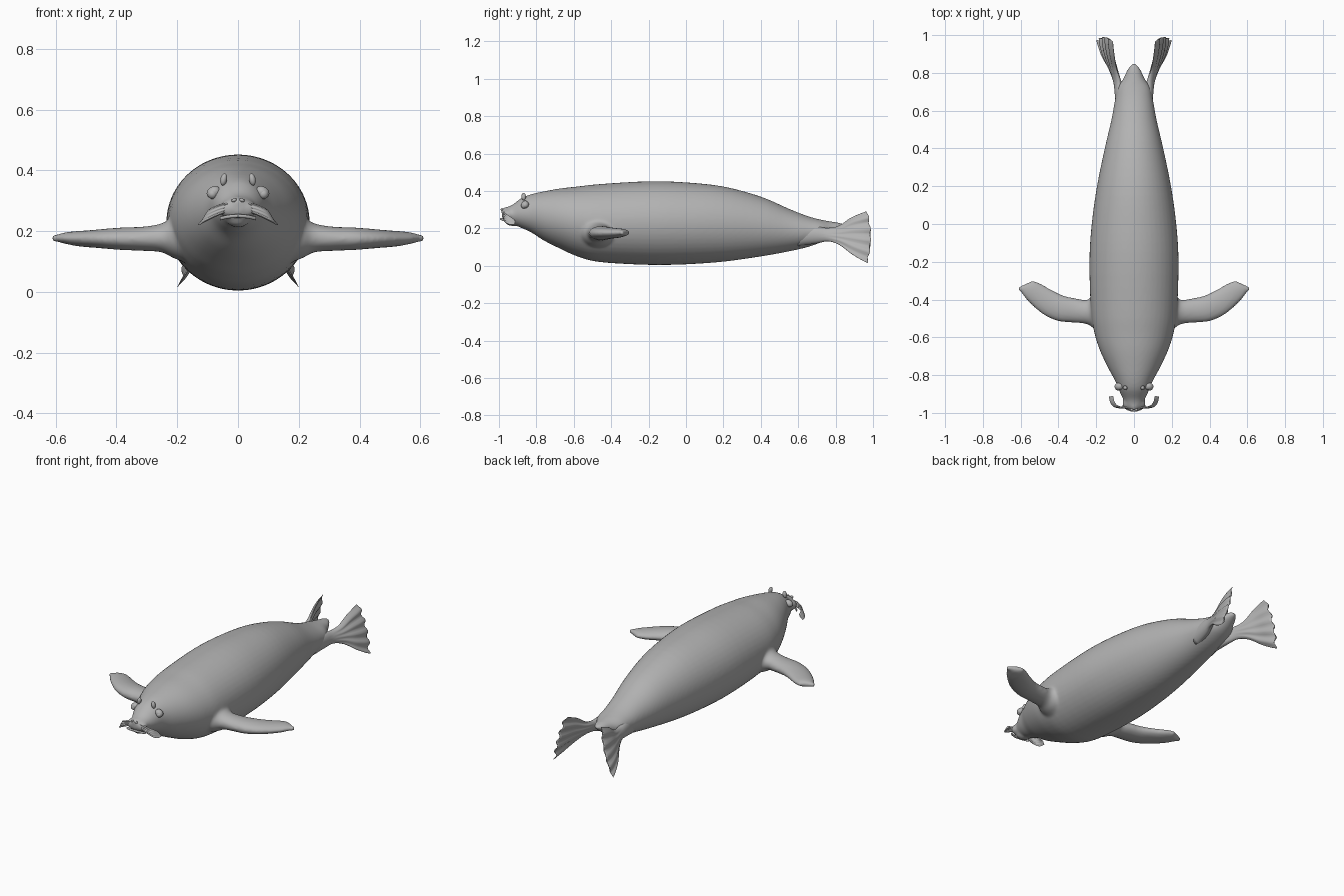
import bpy, bmesh, math
from mathutils import Vector, Matrix

old = bpy.data.objects.get("Cube")
if old:
    bpy.data.objects.remove(old, do_unlink=True)

grey = bpy.data.materials.new("seal grey")
grey.use_nodes = True
GREY = (0.45, 0.45, 0.45, 1)
grey.diffuse_color = GREY
grey.node_tree.nodes["Principled BSDF"].inputs["Base Color"].default_value = GREY


def resample(rows, steps):
    """Catmull-Rom interpolation between rows of numbers."""
    out = []
    for i in range(len(rows) - 1):
        p0, p1, p2 = rows[max(i - 1, 0)], rows[i], rows[i + 1]
        p3 = rows[min(i + 2, len(rows) - 1)]
        for k in range(steps):
            t = k / steps
            out.append([b + t / 2 * (c - a + t * (2*a - 5*b + 4*c - d + t * (3*(b - c) + d - a)))
                        for a, b, c, d in zip(p0, p1, p2, p3)])
    out.append(list(rows[-1]))
    return out


def loft(bm, rows, section, sides=32, steps=4):
    """Skin rings; section(row, angle) gives each ring point."""
    rings = []
    for row in resample(rows, steps):
        rings.append([bm.verts.new(section(row, math.tau * k / sides)) for k in range(sides)])
    for a, b in zip(rings, rings[1:]):
        for k in range(sides):
            n = (k + 1) % sides
            bm.faces.new((a[k], a[n], b[n], b[k]))
    bm.faces.new(rings[0][::-1])
    bm.faces.new(rings[-1])


def ball(bm, centre, radii, turn=0):
    m = Matrix.Translation(centre) @ Matrix.Rotation(turn, 4, 'Y') @ Matrix.Diagonal((*radii, 1))
    bmesh.ops.create_uvsphere(bm, u_segments=24, v_segments=16, radius=1, matrix=m)


def mirrored(bm):
    """Add the copy on the other side of x = 0."""
    geo = bmesh.ops.duplicate(bm, geom=bm.verts[:] + bm.edges[:] + bm.faces[:])["geom"]
    for v in geo:
        if isinstance(v, bmesh.types.BMVert):
            v.co.x = -v.co.x


def finish(bm, name):
    bmesh.ops.recalc_face_normals(bm, faces=bm.faces[:])
    mesh = bpy.data.meshes.new(name)
    bm.to_mesh(mesh)
    bm.free()
    mesh.materials.append(grey)
    for p in mesh.polygons:
        p.use_smooth = True
    ob = bpy.data.objects.new(name, mesh)
    bpy.context.collection.objects.link(ob)
    return ob


# Front flippers: leading x, y, trailing x, y, height, half thickness
flipper = [
    (.15, -.59, .15, -.35, .18, .09), (.21, -.555, .21, -.375, .18, .07),
    (.25, -.53, .25, -.402, .178, .048), (.32, -.522, .30, -.395, .175, .04),
    (.40, -.515, .37, -.38, .175, .037), (.48, -.48, .43, -.352, .175, .031),
    (.55, -.42, .48, -.323, .175, .026), (.59, -.375, .51, -.308, .177, .021),
    (.61, -.342, .535, -.304, .177, .015)]


def flipper_section(r, a):
    lead, trail = Vector((r[0], r[1], r[4])), Vector((r[2], r[3], r[4]))
    p = (lead + trail) / 2 + (lead - trail) / 2 * math.cos(a)
    p.z += r[5] * math.sin(a)
    return p


bm = bmesh.new()
loft(bm, flipper, flipper_section)
# Blunt toes along the flipper tip
for i in range(5):
    t = i / 4
    ball(bm, (.535 + .068 * t, -.312 - .03 * t, .177), (.013, .013, .014))
# Muzzle pads
ball(bm, (.028, -.95, .272), (.034, .034, .03))
mirrored(bm)

# Body: y, top, bottom, half width
body = [
    (-.985, .30, .262, .018), (-.97, .31, .24, .042), (-.93, .325, .225, .056),
    (-.88, .362, .202, .080), (-.83, .382, .18, .100), (-.76, .398, .135, .138),
    (-.67, .414, .09, .180), (-.58, .424, .05, .209), (-.46, .437, .02, .228),
    (-.2, .452, .005, .236), (0, .446, .008, .224), (.2, .424, .022, .196),
    (.4, .37, .05, .155), (.55, .305, .077, .12), (.65, .266, .1, .102),
    (.72, .247, .125, .088), (.77, .238, .15, .056), (.82, .23, .185, .034),
    (.848, .222, .205, .01)]


def body_section(r, a):
    mid, half = (r[1] + r[2]) / 2, (r[1] - r[2]) / 2
    return Vector((r[3] * math.cos(a), r[0], mid + half * math.sin(a)))


loft(bm, body, body_section, sides=48)
# Chin and nose bridge
ball(bm, (0, -.925, .24), (.04, .045, .028))
ball(bm, (0, -.955, .298), (.026, .035, .016))
torso = finish(bm, "body_and_front_flippers")
weld = torso.modifiers.new("Weld skin", 'REMESH')
weld.mode = 'VOXEL'
weld.voxel_size = .008
weld.use_smooth_shade = True
relax = torso.modifiers.new("Relax skin", 'SMOOTH')
relax.factor = .5
relax.iterations = 9

# Rear flippers: x, y, z, half height, inward lean, half thickness, ripple
fan = [
    (.055, .60, .165, .06, 0, .04, 0), (.075, .70, .165, .045, 0, .028, 0),
    (.09, .76, .167, .036, .008, .02, 0), (.112, .82, .163, .052, .016, .017, .002),
    (.135, .88, .16, .095, .028, .014, .004), (.149, .935, .155, .124, .034, .011, .006),
    (.155, .968, .153, .138, .037, .005, .007)]


def fan_section(r, a):
    c, s = math.cos(a), math.sin(a)
    wave = math.cos(4.5 * math.tau / 2 * (c + 1))
    bulge = r[6] * 2.6 * s * s
    return Vector((r[0] - r[4] * c + r[5] * s + r[6] * wave,
                   r[1] + bulge + r[6] * .6 * wave, r[2] + r[3] * c))


bm = bmesh.new()
loft(bm, fan, fan_section, sides=64)
mirrored(bm)
finish(bm, "rear_flippers")

# Whisker flaps: x, y, z, half height, half thickness
whisker = [
    (.02, -.968, .28, .016, .006), (.06, -.972, .27, .022, .004),
    (.095, -.965, .255, .024, .004), (.114, -.945, .243, .022, .004),
    (.121, -.915, .234, .012, .003)]


def whisker_section(r, a):
    c, s = math.cos(a), math.sin(a)
    return Vector((r[0] - .012 * c, r[1] - r[4] * s + .002 * math.cos(12 * c), r[2] + r[3] * c))


bm = bmesh.new()
loft(bm, whisker, whisker_section, sides=40)
mirrored(bm)
finish(bm, "whisker_flaps")

# Eyes, with a ring of eyelid around each
bm = bmesh.new()
ball(bm, (.084, -.866, .322), (.016, .016, .016))
mirrored(bm)
finish(bm, "eyes")
bm = bmesh.new()
ball(bm, (.08, -.86, .328), (.024, .02, .019), .5)
mirrored(bm)
finish(bm, "eyelids")

# Brow tufts
bm = bmesh.new()
ball(bm, (.047, -.868, .37), (.011, .012, .02), -.2)
mirrored(bm)
finish(bm, "brow_tufts")

# Nostrils and lip fold
bm = bmesh.new()
ball(bm, (.013, -.984, .302), (.009, .007, .006), .4)
mirrored(bm)
finish(bm, "nostrils")
bm = bmesh.new()
lip = [(x, -.988 + 7 * x * x, .25 - 2.5 * x * x, .006) for x in (0, .02, .04, .06)]
loft(bm, lip, lambda r, a: Vector((r[0], r[1] + r[3] * math.cos(a), r[2] + r[3] * math.sin(a))), sides=12)
mirrored(bm)
finish(bm, "lip_fold")
